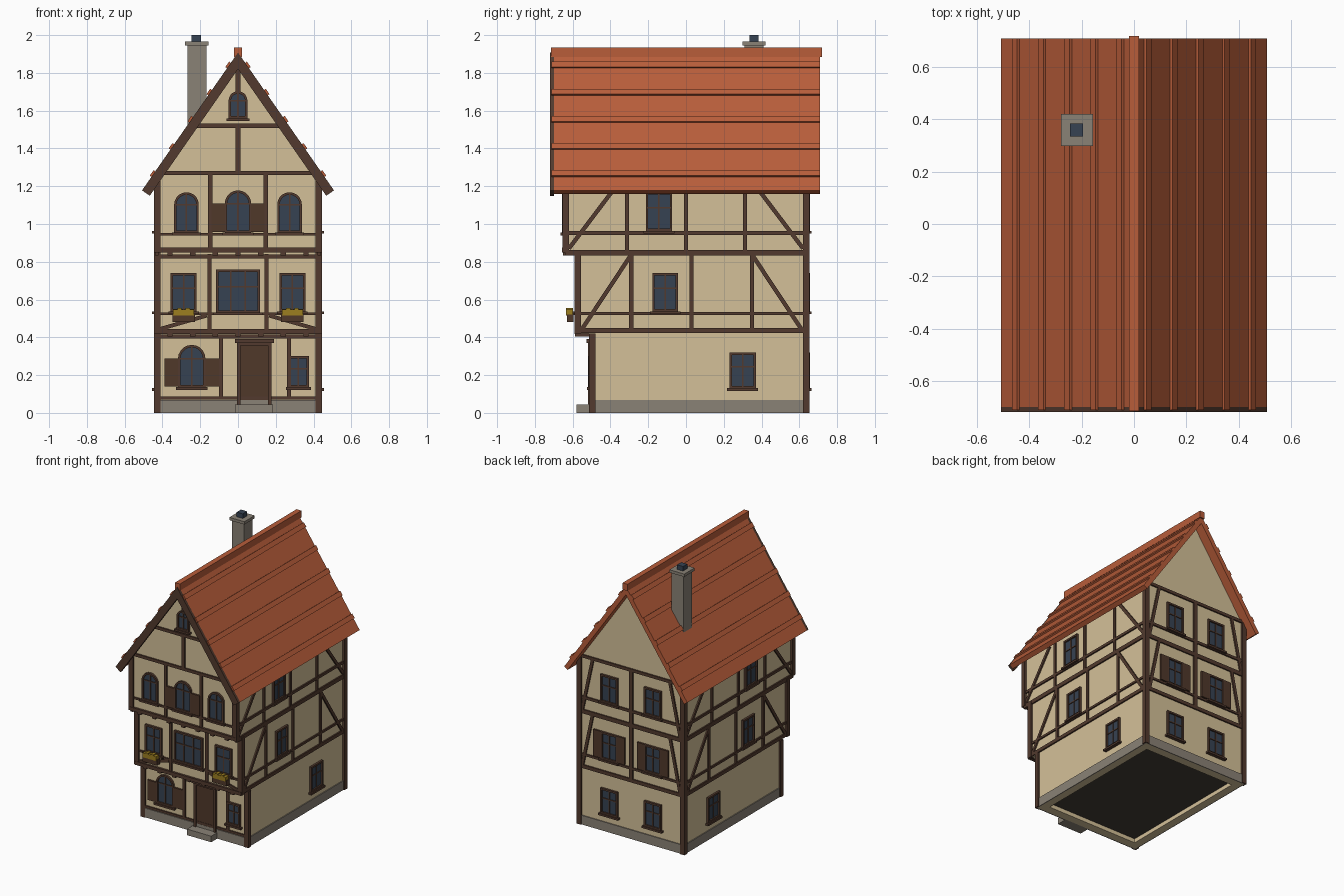
import bpy, bmesh, math

if "Cube" in bpy.data.objects:
    bpy.data.objects.remove(bpy.data.objects["Cube"])

def material(name, r, g, b):
    m = bpy.data.materials.new(name)
    lin = [((c / 255 + 0.055) / 1.055) ** 2.4 for c in (r, g, b)]
    m.diffuse_color = (*lin, 1)
    m.use_nodes = True
    m.node_tree.nodes["Principled BSDF"].inputs["Base Color"].default_value = m.diffuse_color
    return m

PLASTER = material("cream_plaster", 212, 192, 152)
TIMBER = material("dark_timber", 82, 58, 46)
WOOD = material("door_wood", 80, 56, 42)
TILE = material("red_tile", 184, 93, 58)
GLASS = material("blue_glass", 54, 66, 82)
STONE = material("grey_stone", 138, 130, 118)
FLOWER = material("yellow_flowers", 156, 126, 32)
FLOOR = material("dark_floor", 66, 62, 54)

# Each face maps (across, up, outward) to world space
FACE = {
    "front": lambda u, v, w: (u, -w, v),
    "back": lambda u, v, w: (-u, w, v),
    "right": lambda u, v, w: (w, u, v),
    "left": lambda u, v, w: (-w, u, v),
    "plan": lambda u, v, w: (u, v, w),
}
parts = {}

def mesh_for(name, mat):
    return parts.setdefault(name, (bmesh.new(), mat))[0]

def prism(name, mat, face, pts, w0, w1):
    bm, f = mesh_for(name, mat), FACE[face]
    a = [bm.verts.new(f(u, v, w0)) for u, v in pts]
    b = [bm.verts.new(f(u, v, w1)) for u, v in pts]
    bm.faces.new(a)
    bm.faces.new(b)
    n = len(pts)
    for i in range(n):
        j = (i + 1) % n
        bm.faces.new((a[i], a[j], b[j], b[i]))

def ring(name, mat, face, outer, inner, w0, w1):
    bm, f = mesh_for(name, mat), FACE[face]
    loops = [[bm.verts.new(f(u, v, w)) for u, v in pts]
             for pts, w in ((outer, w0), (outer, w1), (inner, w1), (inner, w0))]
    n = len(outer)
    for k in range(4):
        p, q = loops[k], loops[(k + 1) % 4]
        for i in range(n):
            j = (i + 1) % n
            bm.faces.new((p[i], p[j], q[j], q[i]))

def rect(u0, u1, v0, v1):
    return [(u0, v0), (u1, v0), (u1, v1), (u0, v1)]

def box(name, mat, face, u0, u1, v0, v1, w0, w1):
    prism(name, mat, face, rect(u0, u1, v0, v1), w0, w1)

def bar(face, d, u0, v0, u1, v1, width=0.022, out=0.01):
    l = math.hypot(u1 - u0, v1 - v0)
    nu, nv = -(v1 - v0) / l * width / 2, (u1 - u0) / l * width / 2
    prism(face + "_timbers", TIMBER, face,
          [(u0 + nu, v0 + nv), (u1 + nu, v1 + nv), (u1 - nu, v1 - nv), (u0 - nu, v0 - nv)],
          d - 0.01, d + out)

def outline(u, z0, w, h, arched, inset):
    r, b = w / 2 - inset, z0 + inset
    if not arched:
        return rect(u - r, u + r, b, z0 + h - inset)
    spring = z0 + h - w / 2
    return [(u - r, b), (u + r, b)] + [
        (u + r * math.cos(math.pi * i / 10), spring + r * math.sin(math.pi * i / 10)) for i in range(11)]

def window(face, d, u, z0, w, h, arched=False, shutter=0, mullions=1):
    outer, inner = outline(u, z0, w, h, arched, 0), outline(u, z0, w, h, arched, 0.013)
    ring(face + "_window_frames", TIMBER, face, outer, inner, d - 0.005, d + 0.016)
    prism(face + "_window_glass", GLASS, face, inner, d - 0.005, d + 0.005)
    top = z0 + h - (w / 2 if arched else 0)
    for i in range(mullions):
        x = u - w / 2 + w * (i + 1) / (mullions + 1)
        box(face + "_glazing_bars", TIMBER, face, x - 0.004, x + 0.004, z0, z0 + h - 0.005, d, d + 0.010)
    zb = top if arched else z0 + h * 0.6
    box(face + "_glazing_bars", TIMBER, face, u - w / 2 + .005, u + w / 2 - .005, zb - 0.004, zb + 0.004, d, d + 0.010)
    box(face + "_window_sills", TIMBER, face, u - w / 2 - 0.012, u + w / 2 + 0.012, z0 - 0.013, z0 + 0.001, d - .005, d + 0.025)
    if shutter:
        for s in (-1, 1):
            a, b = sorted((u + s * w / 2, u + s * (w / 2 + shutter)))
            box(face + "_shutters", WOOD, face, a, b, z0 + 0.004, top, d - .005, d + 0.014)

# Storeys, each jettied further forward
X, BACK = 0.43, 0.64
FR = (0.50, 0.575, 0.64)
RIM = rect(-X, X, -FR[0], BACK)
INNER = rect(-X + .055, X - .055, -FR[0] + .06, BACK - .06)
ring("wall_footing", PLASTER, "plan", RIM, INNER, 0, 0.035)
prism("ground_floor_slab", FLOOR, "plan", INNER, 0.030, 0.036)
prism("ground_storey", PLASTER, "plan", RIM, 0.035, 0.425)
ring("stone_plinth", STONE, "plan", rect(-X - .007, X + .007, -FR[0] - .009, BACK + .007), RIM, 0, 0.068)
box("middle_storey", PLASTER, "plan", -X, X, -FR[1], BACK, 0.42, 0.85)
prism("upper_storey_and_gable", PLASTER, "front",
      [(-X, .85), (X, .85), (X, 1.235), (0, 1.86), (-X, 1.235)], -BACK, FR[2])

# Corner posts
for d, z0, z1 in ((FR[0], 0, .42), (FR[1], .42, .85), (FR[2], .85, 1.25)):
    for s in (-1, 1):
        for y0, y1 in ((-d - .014, -d + .02), (BACK - .02, BACK + .014)):
            a, b = sorted((s * 0.41, s * 0.445))
            box("corner_posts", TIMBER, "plan", a, b, y0, y1, z0, z1)

# Front timbers
def hbar(face, d, u0, u1, z, width=.022, out=.01):
    bar(face, d, u0, z, u1, z, width, out)

G, M, T = FR
hbar("front", G, -.42, .42, .08, .016)
hbar("front", G, -.42, .42, .405, .02)
for u in (-.09, .27):
    bar("front", G, u, .08, u, .41)
hbar("front", M, -.44, .44, .43, .026, .016)
hbar("front", M, -.42, .42, .525, .014)
for s in (-1, 1):
    bar("front", M, s * .15, .43, s * .15, .84)
    bar("front", M, s * .41, .445, s * .165, .515, .02)
    bar("front", T, s * .147, .87, s * .147, 1.265)
hbar("front", M, -.42, .42, .828, .02)
hbar("front", T, -.445, .445, .862, .026, .016)
hbar("front", T, -.42, .42, .945, .014)
hbar("front", T, -.43, .43, 1.27, .022)
hbar("front", T, -.25, .25, 1.52, .022)
bar("front", T, 0, 1.27, 0, 1.52, .026)
bar("front", T, 0, 1.69, 0, 1.83, .026)
# Joist ends under the jetties
for i in range(7):
    u = -.36 + i * .12
    for d, z in ((M, .412), (T, .842)):
        box("joist_ends", TIMBER, "front", u - .014, u + .014, z - .008, z + .012, d - .08, d + .012)

# Front windows
window("front", G, -.245, .135, .145, .225, True, .072)
window("front", G, .32, .135, .11, .165)
window("front", M, 0, .53, .235, .228, mullions=2)
for s in (-1, 1):
    window("front", M, s * .288, .537, .137, .203)
    window("front", T, s * .273, .953, .13, .215, True)
window("front", T, 0, .953, .14, .225, True, .07)
window("front", T, 0, 1.558, .1, .145, True)

# Flower boxes
for s in (-1, 1):
    u = s * .288
    box("flower_boxes", WOOD, "front", u - .06, u + .06, .48, .522, M + .02, M + .055)
    for i in range(5):
        c = u - .044 + i * .022
        box("flowers", FLOWER, "front", c - .011, c + .011, .515, .547 + .008 * (i % 2), M + .024, M + .06)

# Door and step
box("front_door", WOOD, "front", .012, .163, .04, .37, G - .005, G + .008)
ring("door_frame", TIMBER, "front", rect(-.004, .178, .04, .375), rect(.014, .16, .041, .357), G - .005, G + .018)
box("door_lintel", TIMBER, "front", -.015, .19, .37, .39, G - .005, G + .026)
box("door_step", STONE, "front", -.015, .185, 0, .045, G - .01, G + .08)

# Side walls, both the same
for f in ("left", "right"):
    hbar(f, X, -M, BACK, .437, .026)
    hbar(f, X, -M, BACK, .527, .016)
    hbar(f, X, -T, BACK, .848, .03)
    hbar(f, X, -T, BACK, .953, .02)
    for u in (-.29, .03, .35):
        bar(f, X, u, .44, u, .84)
    for u in (-.313, 0, .313):
        bar(f, X, u, .85, u, 1.23)
    bar(f, X, -.55, .445, -.295, .83)
    bar(f, X, .61, .445, .355, .83)
    bar(f, X, -.62, .87, -.37, 1.20)
    bar(f, X, .62, .87, .37, 1.20)
    window(f, X, .30, .13, .14, .19)
    window(f, X, -.11, .537, .137, .203)
    window(f, X, -.143, .963, .14, .205)

# Back wall
for z, w in ((.437, .026), (.527, .016), (.848, .03), (.953, .02), (1.26, .022)):
    hbar("back", BACK, -.43, .43, z, w)
for z0, z1 in ((.44, .84), (.86, 1.25)):
    bar("back", BACK, 0, z0, 0, z1, .03)
    for s in (-1, 1):
        bar("back", BACK, s * .405, z0, s * .32, z1)
for s in (-1, 1):
    window("back", BACK, s * .18, .13, .14, .19)
    window("back", BACK, s * .18, .537, .137, .203, shutter=.06)
    window("back", BACK, s * .18, .963, .14, .205)

# Roof slopes, tile courses and front bargeboards
TOP, EX, EZ = 1.908, .508, 1.178
K = (TOP - EZ) / EX
L = math.hypot(1, K)
for s in (-1, 1):
    def slope(x, n):
        """Point on the slope at x, raised n along its normal."""
        return (s * (x + n * K / L), TOP - K * x + n / L)
    def course(x0, x1, n0, n1):
        return [slope(x0, n0), slope(x1, n0), slope(x1, n1), slope(x0, n1)]
    prism("roof_slopes", TILE, "front",
          [(0, TOP), slope(EX, 0), slope(EX, -.034), (0, TOP - .034 * L)], -.71, .70)
    for x in (.05, .15, .25, .35, .45):
        prism("tile_courses", TILE, "front", course(x - .012, x + .008, -.004, .011), -.71, .712)
    prism("bargeboards", TIMBER, "front",
          [(0, TOP), slope(EX, 0), slope(EX, -.05), (0, TOP - .05 * L)], .698, .72)
box("roof_ridge", TILE, "plan", -.02, .02, -.715, .72, 1.885, 1.935)

# Chimney
box("chimney_shaft", STONE, "plan", -.268, -.168, .31, .41, 1.45, 1.947)
box("chimney_cap", STONE, "plan", -.28, -.156, .298, .42, 1.945, 1.966)
box("chimney_pot", GLASS, "plan", -.245, -.195, .335, .385, 1.964, 2.0)

# Turn the collected parts into objects
for name, (bm, mat) in parts.items():
    bmesh.ops.recalc_face_normals(bm, faces=bm.faces)
    me = bpy.data.meshes.new(name)
    bm.to_mesh(me)
    bm.free()
    me.materials.append(mat)
    bpy.context.scene.collection.objects.link(bpy.data.objects.new(name, me))
